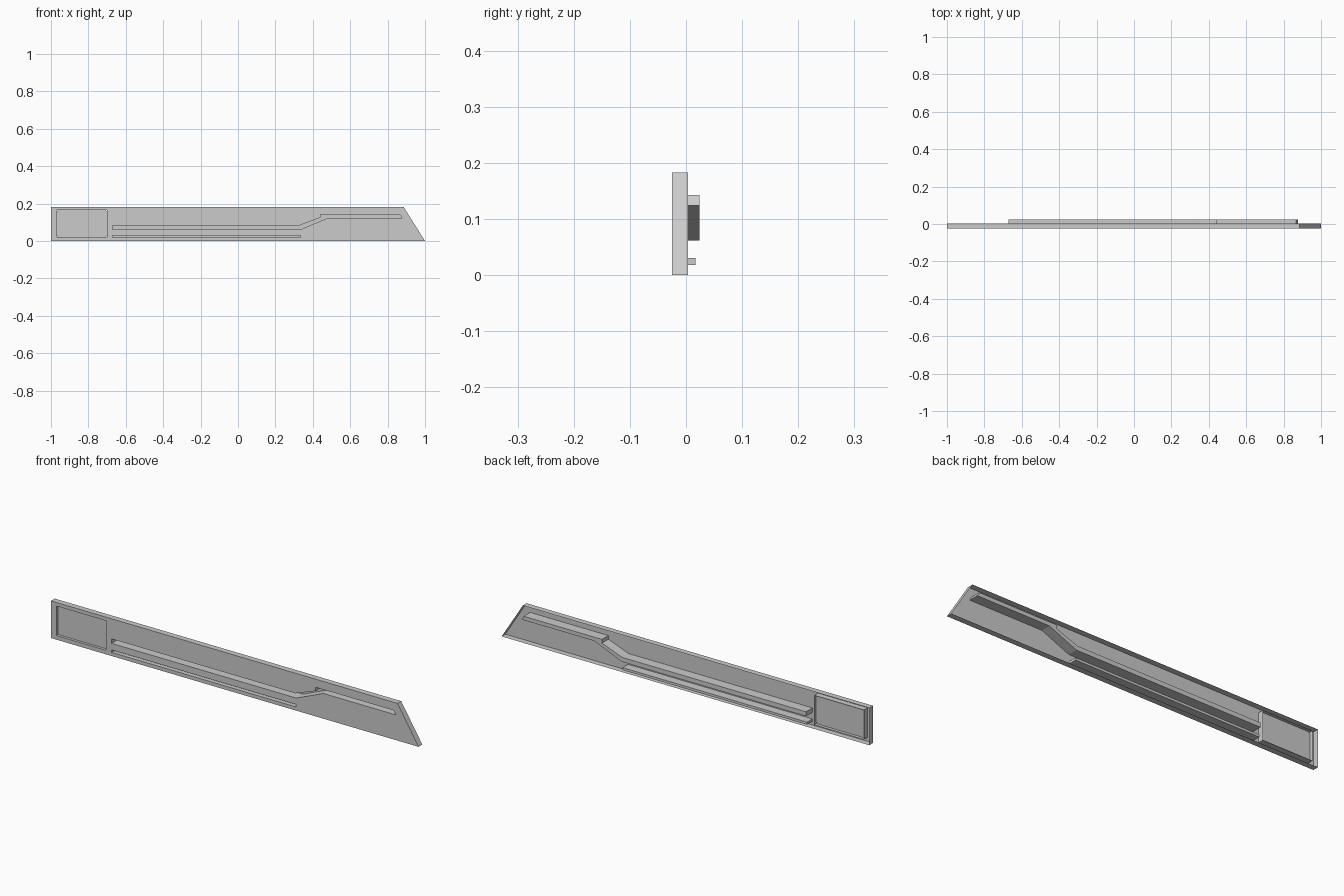
import bpy, bmesh

if "Cube" in bpy.data.objects:
    bpy.data.objects.remove(bpy.data.objects["Cube"])

FRONT, BACK = -0.025, 0.004


def rect(x0, x1, z0, z1):
    return [(x0, z0), (x1, z0), (x1, z1), (x0, z1)]


def finish(name, bm):
    mesh = bpy.data.meshes.new(name)
    bm.to_mesh(mesh)
    bm.free()
    obj = bpy.data.objects.new(name, mesh)
    bpy.context.collection.objects.link(obj)
    return obj


def ring(bm, pts, y):
    return [bm.verts.new((x, y, z)) for x, z in pts]


def walls(bm, a, b, inward):
    n = len(a)
    for i in range(n):
        j = (i + 1) % n
        quad = [a[i], a[j], b[j], b[i]]
        bm.faces.new(quad if inward else quad[::-1])


# Profiles in x, z, counter-clockwise seen from the front
outline = [(-1, 0), (1, 0), (0.885, 0.183), (-1, 0.183)]
window = rect(-0.97, -0.70, 0.02, 0.165)
lower = rect(-0.67, 0.333, 0.018, 0.030)
upper = [(-0.67, 0.062), (0.335, 0.062), (0.482, 0.124), (0.876, 0.124),
         (0.866, 0.143), (0.44, 0.143), (0.44, 0.125), (0.33, 0.084),
         (-0.67, 0.084)]

# Front sheet with openings, and its rim, open at the back
bm = bmesh.new()
edges = []
for pts in (outline, window, lower, upper):
    loop = ring(bm, pts, FRONT)
    edges += [bm.edges.new((loop[i - 1], loop[i])) for i in range(len(loop))]
    if pts is outline:
        outer = loop
bmesh.ops.triangle_fill(bm, use_beauty=True, use_dissolve=False,
                        edges=edges, normal=(0, -1, 0))
bm.normal_update()
for f in bm.faces:
    if f.normal.y > 0:
        f.normal_flip()
walls(bm, outer, ring(bm, outline, BACK), False)
finish("panel_shell", bm)


# Pressed channels that stand out as ridges behind, and the window frame
def recess(name, pts, depth, floor=True):
    bm = bmesh.new()
    a, b = ring(bm, pts, FRONT), ring(bm, pts, depth)
    walls(bm, a, b, True)
    if floor:
        bm.faces.new(b)
    finish(name, bm)


recess("upper_channel", upper, 0.0245)
recess("lower_channel", lower, 0.017)
recess("window_frame", window, BACK, floor=False)

# Window plate with clipped corners, set inside the frame
x0, x1, z0, z1, c = -0.97, -0.70, 0.02, 0.165, 0.008
plate = [(x0 + c, z0), (x1 - c, z0), (x1, z0 + c), (x1, z1 - c),
         (x1 - c, z1), (x0 + c, z1), (x0, z1 - c), (x0, z0 + c)]
bm = bmesh.new()
bm.faces.new(ring(bm, plate, -0.012))
finish("window_plate", bm)
